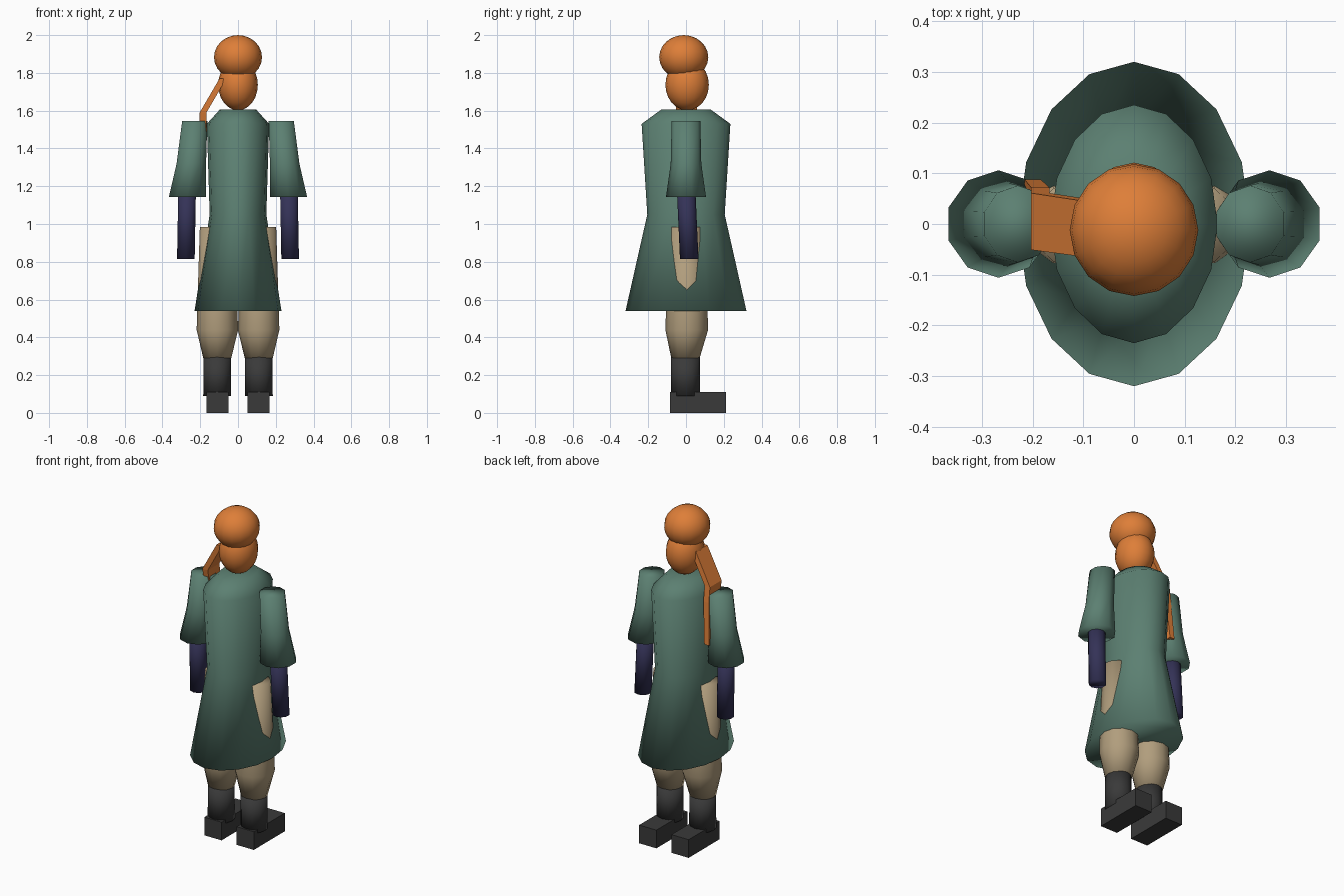
import bpy, bmesh, math

if "Cube" in bpy.data.objects:
    bpy.data.objects.remove(bpy.data.objects["Cube"], do_unlink=True)


def material(name, rgb):
    m = bpy.data.materials.new(name)
    m.use_nodes = True
    m.diffuse_color = (*rgb, 1)
    m.node_tree.nodes["Principled BSDF"].inputs["Base Color"].default_value = (*rgb, 1)
    return m


ORANGE = material("orange", (0.73, 0.21, 0.04))
GREEN = material("coat_green", (0.107, 0.216, 0.168))
TAN = material("trouser_tan", (0.44, 0.34, 0.205))
NAVY = material("navy", (0.034, 0.032, 0.095))
BLACK = material("boot_black", (0.042, 0.042, 0.042))


def finish(name, bm, mat, smooth=True):
    bmesh.ops.recalc_face_normals(bm, faces=bm.faces)
    for f in bm.faces:
        f.smooth = smooth
    me = bpy.data.meshes.new(name)
    bm.to_mesh(me)
    bm.free()
    me.materials.append(mat)
    ob = bpy.data.objects.new(name, me)
    bpy.context.collection.objects.link(ob)
    return ob


def loft(name, rings, sides, mat, smooth=True, turn=0.25):
    """Capped tube through rings of (x, y, z, radius x, radius y)."""
    bm = bmesh.new()
    loops = []
    for x, y, z, rx, ry in rings:
        angles = [math.tau * (i / sides + turn) for i in range(sides)]
        loops.append([bm.verts.new((x + rx * math.cos(a), y + ry * math.sin(a), z))
                      for a in angles])
    for a, b in zip(loops, loops[1:]):
        for i in range(sides):
            j = (i + 1) % sides
            bm.faces.new((a[i], a[j], b[j], b[i]))
    bm.faces.new(loops[0])
    bm.faces.new(loops[-1])
    return finish(name, bm, mat, smooth)


def ball(name, loc, size, mat):
    bm = bmesh.new()
    bmesh.ops.create_uvsphere(bm, u_segments=16, v_segments=12, radius=1)
    bmesh.ops.scale(bm, vec=size, verts=bm.verts)
    bmesh.ops.translate(bm, vec=loc, verts=bm.verts)
    return finish(name, bm, mat)


def box(name, loc, size, mat):
    bm = bmesh.new()
    bmesh.ops.create_cube(bm, size=1)
    bmesh.ops.scale(bm, vec=size, verts=bm.verts)
    bmesh.ops.translate(bm, vec=loc, verts=bm.verts)
    return finish(name, bm, mat, smooth=False)


# Long flared coat
loft("coat", [(0, 0, 0.54, 0.23, 0.32), (0, 0, 1.05, 0.15, 0.205),
              (0, 0, 1.53, 0.165, 0.235), (0, 0, 1.605, 0.097, 0.132)], 16, GREEN)

# Head and hair
ball("head", (0, 0.006, 1.737), (0.105, 0.115, 0.135), ORANGE)
ball("hair", (0, -0.012, 1.883), (0.127, 0.13, 0.117), ORANGE)

# Side ponytail: flat tapering strap
k = math.sqrt(2)
tail = [(-0.08, -0.01, 1.77, 0.018, 0.055), (-0.185, 0.005, 1.59, 0.018, 0.056),
        (-0.185, 0.02, 1.5, 0.018, 0.052), (-0.2, 0.06, 1.25, 0.016, 0.028)]
loft("ponytail", [(x, y, z, rx * k, ry * k) for x, y, z, rx, ry in tail],
     4, ORANGE, smooth=False, turn=0.125)

# Paired limbs
for side, s in (("left", 1), ("right", -1)):
    loft(side + "_sleeve", [(s * 0.267, 0, 1.143, 0.104, 0.106),
                            (s * 0.247, 0, 1.32, 0.082, 0.081),
                            (s * 0.229, 0, 1.545, 0.07, 0.076)], 10, GREEN)
    loft(side + "_forearm", [(s * 0.276, 0.017, 0.815, 0.049, 0.049),
                             (s * 0.269, 0.0, 1.2, 0.049, 0.049)], 10, NAVY)
    loft(side + "_trouser_leg", [(s * 0.11, -0.003, 0.29, 0.074, 0.075),
                                 (s * 0.109, 0.004, 0.44, 0.11, 0.113),
                                 (s * 0.11, 0.004, 0.54, 0.106, 0.11),
                                 (s * 0.115, -0.002, 0.985, 0.087, 0.084)], 12, TAN)
    loft(side + "_boot_shaft", [(s * 0.11, -0.003, 0.09, 0.074, 0.076),
                                (s * 0.11, -0.003, 0.3, 0.073, 0.076)], 12, BLACK)
    box(side + "_shoe", (s * 0.108, 0.063, 0.055), (0.115, 0.296, 0.11), BLACK)
